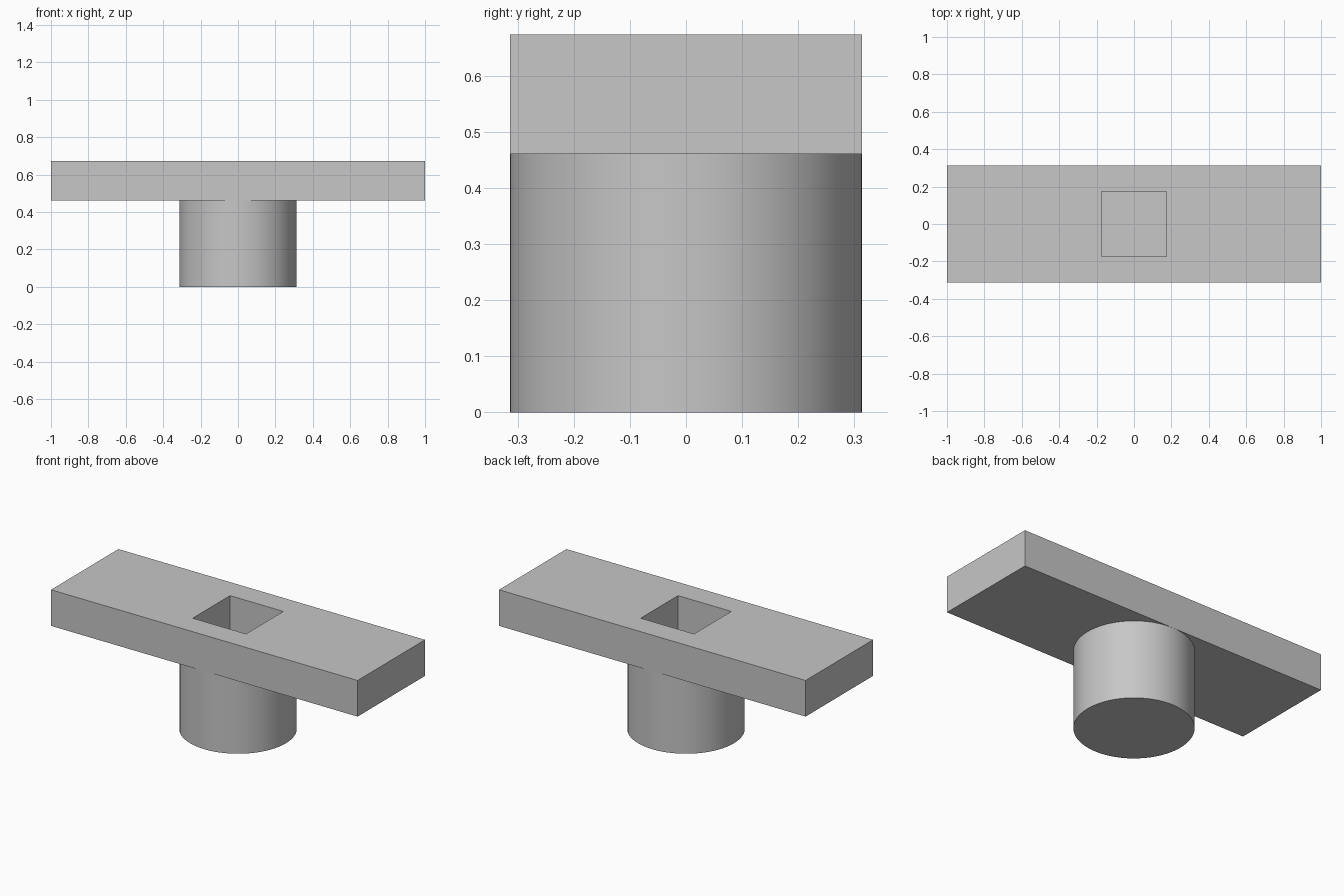
import bpy
import bmesh

cube = bpy.data.objects.get("Cube")
if cube:
    bpy.data.objects.remove(cube, do_unlink=True)

LENGTH, WIDTH, HOLE = 2.0, 0.628, 0.348
BASE, TOP = 0.46, 0.673

grey = bpy.data.materials.new("light_grey")
grey.use_nodes = True
grey.diffuse_color = (0.57, 0.57, 0.57, 1)
grey.node_tree.nodes["Principled BSDF"].inputs["Base Color"].default_value = grey.diffuse_color


def make_object(name, bm):
    bmesh.ops.recalc_face_normals(bm, faces=bm.faces)
    mesh = bpy.data.meshes.new(name)
    bm.to_mesh(mesh)
    bm.free()
    mesh.materials.append(grey)
    obj = bpy.data.objects.new(name, mesh)
    bpy.context.collection.objects.link(obj)
    return obj


def rectangle(bm, sx, sy, z):
    corners = ((-1, -1), (1, -1), (1, 1), (-1, 1))
    return [bm.verts.new((a * sx / 2, b * sy / 2, z)) for a, b in corners]


# Crossbar with a square socket through it, closed below by the stem
bm = bmesh.new()
rings = [rectangle(bm, LENGTH, WIDTH, BASE), rectangle(bm, LENGTH, WIDTH, TOP),
         rectangle(bm, HOLE, HOLE, TOP), rectangle(bm, HOLE, HOLE, BASE)]
for k, ring in enumerate(rings):
    following = rings[(k + 1) % len(rings)]
    for i in range(4):
        j = (i + 1) % 4
        bm.faces.new((ring[i], ring[j], following[j], following[i]))
make_object("crossbar", bm)

# Round stem
bm = bmesh.new()
bmesh.ops.create_cone(bm, cap_ends=True, segments=64, radius1=WIDTH / 2,
                      radius2=WIDTH / 2, depth=BASE)
bmesh.ops.translate(bm, vec=(0, 0, BASE / 2), verts=bm.verts)
stem = make_object("stem", bm)
bpy.ops.object.select_all(action='DESELECT')
stem.select_set(True)
bpy.context.view_layer.objects.active = stem
bpy.ops.object.shade_smooth_by_angle()
